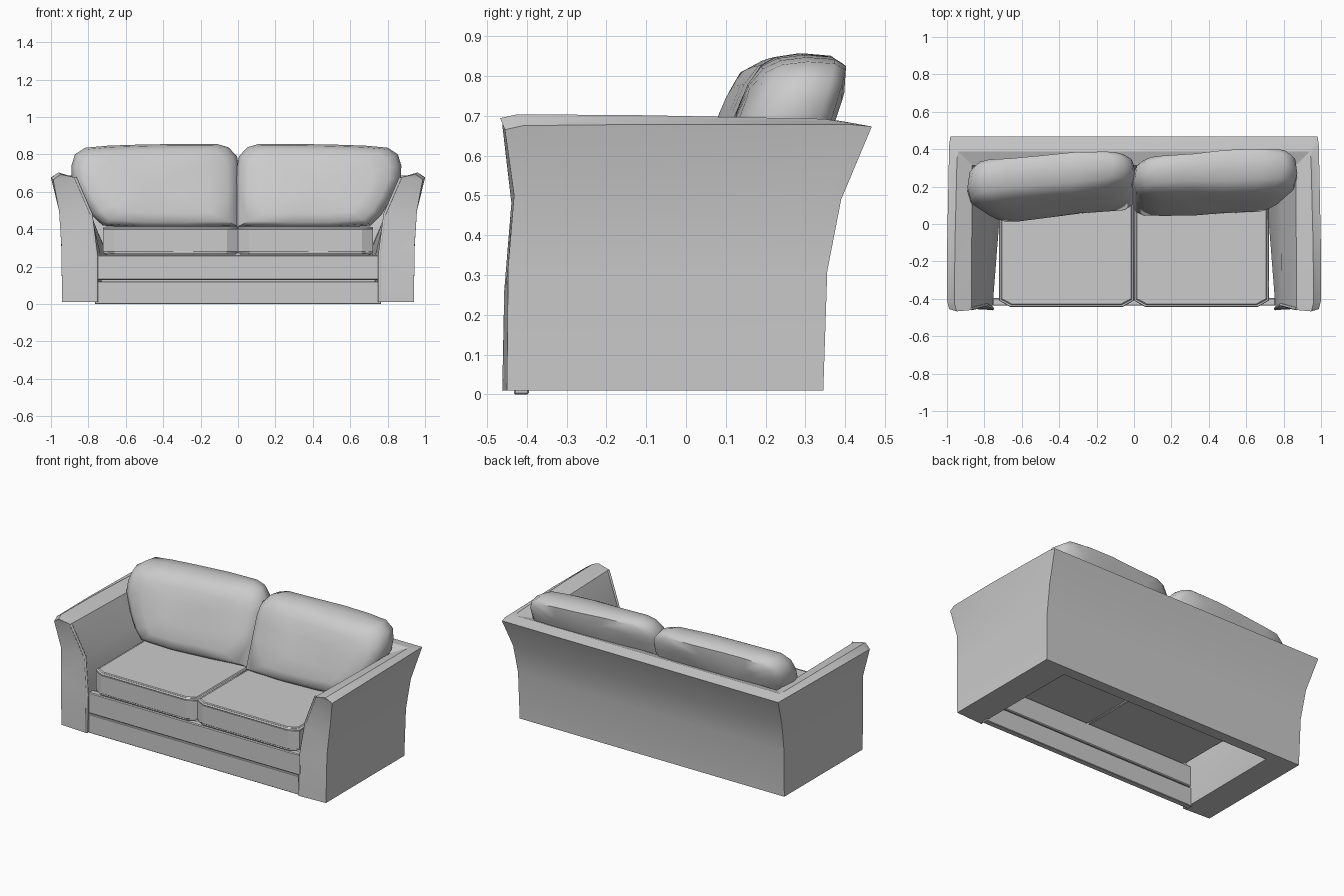
import bpy, bmesh, math
from mathutils import Vector

cube = bpy.data.objects.get("Cube")
if cube:
    bpy.data.objects.remove(cube, do_unlink=True)

GREY = (0.6, 0.6, 0.6, 1)
fabric = bpy.data.materials.new("grey_fabric")
fabric.use_nodes = True
fabric.diffuse_color = GREY
fabric.node_tree.nodes["Principled BSDF"].inputs["Base Color"].default_value = GREY


def finish(name, bm, angle=35):
    """Turn a bmesh into a shaded, coloured object."""
    bmesh.ops.recalc_face_normals(bm, faces=bm.faces)
    mesh = bpy.data.meshes.new(name)
    bm.to_mesh(mesh)
    bm.free()
    mesh.materials.append(fabric)
    obj = bpy.data.objects.new(name, mesh)
    bpy.context.collection.objects.link(obj)
    bpy.ops.object.select_all(action='DESELECT')
    obj.select_set(True)
    bpy.context.view_layer.objects.active = obj
    bpy.ops.object.shade_smooth_by_angle(angle=math.radians(angle))


def bridge(bm, a, b):
    """Quads between two closed rings."""
    n = len(a)
    for i in range(n):
        j = (i + 1) % n
        bm.faces.new((a[i], a[j], b[j], b[i]))


def tube(name, points, radius, closed=False):
    """Piping along a path."""
    curve = bpy.data.curves.new(name, 'CURVE')
    curve.dimensions = '3D'
    curve.bevel_depth = radius
    curve.bevel_resolution = 1
    curve.use_fill_caps = True
    spline = curve.splines.new('POLY')
    spline.points.add(len(points) - 1)
    for p, co in zip(spline.points, points):
        p.co = (*co, 1)
    spline.use_cyclic_u = closed
    curve.materials.append(fabric)
    obj = bpy.data.objects.new(name, curve)
    bpy.context.collection.objects.link(obj)


def box(name, x, y0, y1, z0, z1, bevel):
    bm = bmesh.new()
    bmesh.ops.create_cube(bm, size=1)
    for v in bm.verts:
        v.co = (v.co.x * 2 * x, (y0 + y1) / 2 + v.co.y * (y1 - y0),
                (z0 + z1) / 2 + v.co.z * (z1 - z0))
    bmesh.ops.bevel(bm, geom=bm.edges[:], offset=bevel, segments=1, affect='EDGES')
    finish(name, bm)


# Arms and back: one flared profile swept round a U with mitred corners.
# Each row: x front, x back, y front, y back, z front, z back
PROFILE = [
    (.94, .94, -.45, .345, .01, .01),
    (.945, .945, -.447, .355, .32, .31),
    (.957, .955, -.432, .39, .50, .49),
    (.988, .982, -.455, .467, .665, .673),
    (.948, .94, -.467, .388, .694, .687),
    (.87, .865, -.46, .312, .677, .662),
    (.785, .79, -.437, .29, .48, .48),
    (.757, .70, -.455, .275, .26, .27),
    (.757, .753, -.46, .275, .01, .01),
]


def station(bm, side, t, swell):
    """Profile ring at t from front to back, with the crest swollen a little."""
    ring = []
    for i, (xf, xb, yf, yb, zf, zb) in enumerate(PROFILE):
        grow = swell if i in (3, 4) else 0
        x = xf + (xb - xf) * t + grow
        z = zf + (zb - zf) * t + grow * .8
        ring.append(bm.verts.new((side * x, yf + (yb - yf) * t, z)))
    return ring


bm = bmesh.new()
ALONG = [(0, 0), (.05, .0123), (.4, .013), (.95, .006), (1, 0)]
stations = [station(bm, -1, t, s) for t, s in ALONG]
stations += [station(bm, 1, t, s) for t, s in reversed(ALONG)]
for a, b in zip(stations, stations[1:]):
    bridge(bm, a, b)
for cap in (stations[0], stations[-1]):
    for i in range(3):
        bm.faces.new((cap[i], cap[i + 1], cap[-2 - i], cap[-1 - i]))
    bm.faces.new((cap[3], cap[4], cap[5]))
finish("arms_and_back", bm, 28)

# Piping on the inner front edges of the arms
for side, label in ((1, "left"), (-1, "right")):
    path = [(side * r[0], r[2] + .006, r[4]) for r in PROFILE[5:]]
    tube(label + "_arm_piping", path, .008)

# Front rails below the seat
box("lower_front_rail", .765, -.432, -.395, 0, .12, .003)
box("upper_front_rail", .757, -.437, -.395, .128, .262, .005)


# Seat cushions with clipped corners, bevelled rims and piping
def seat_outline(side, inset, z):
    x0, x1, y0, y1 = inset - .002, .724 - inset, -.445 + inset, .28 - inset
    cx, cy = .06 - inset * .4, .035 - inset * .4
    pts = [(x0 + cx, y0), (x1 - cx, y0), (x1, y0 + cy), (x1, y1), (x0, y1), (x0, y0 + cy)]
    return [Vector((side * x, y, z)) for x, y in pts]


for side, label in ((1, "left"), (-1, "right")):
    bm = bmesh.new()
    rings = [[bm.verts.new(p) for p in seat_outline(side, inset, z)]
             for inset, z in ((.014, .266), (.002, .282), (.002, .398), (.018, .415))]
    for a, b in zip(rings, rings[1:]):
        bridge(bm, a, b)
    bm.faces.new(rings[0])
    bm.faces.new(rings[-1])
    finish(label + "_seat_cushion", bm, 25)
    for part, z in (("bottom", .276), ("top", .405)):
        tube(label + "_seat_piping_" + part, seat_outline(side, .008, z), .007, True)

# Back cushions: puffy pillows, leaning back and slightly uneven
OUTLINE = [
    (-.008, .41), (-.008, .6), (-.006, .73), (.005, .79), (.05, .838), (.11, .856),
    (.3, .856), (.5, .853), (.68, .847), (.80, .836), (.855, .80), (.873, .74),
    (.872, .675), (.82, .56), (.765, .475), (.71, .42), (.5, .405), (.25, .405),
]
LAYERS = [(.3, -.122), (.65, -.118), (.86, -.1), (.96, -.068), (1, -.01),
          (.975, .06), (.89, .093), (.6, .112), (.25, .118)]
CENTRE = Vector((.43, .64))


def pillow_point(side, x, z, depth, yaw):
    u = (x - CENTRE.x) / .43
    puff = 1 + .1 * u + .06 * math.sin(11 * x + 2 * side) * math.sin(9 * z)
    y = .239 + .008 * side + (z - .7) * .36 + yaw * u + depth * puff
    width = 1 if side > 0 else 1.02
    return (side * x * width, y, z)


for side, label, yaw in ((1, "left", .022), (-1, "right", -.036)):
    bm = bmesh.new()
    rings = []
    for scale, depth in LAYERS:
        ring = []
        for p in OUTLINE:
            q = CENTRE + (Vector(p) - CENTRE) * scale
            ring.append(bm.verts.new(pillow_point(side, q.x, q.y, depth, yaw)))
        rings.append(ring)
    for a, b in zip(rings, rings[1:]):
        bridge(bm, a, b)
    for ring, depth in ((rings[0], -.124), (rings[-1], .12)):
        tip = bm.verts.new(pillow_point(side, CENTRE.x, CENTRE.y, depth, yaw))
        for i in range(len(ring)):
            bm.faces.new((ring[i - 1], ring[i], tip))
    finish(label + "_back_cushion", bm, 50)
